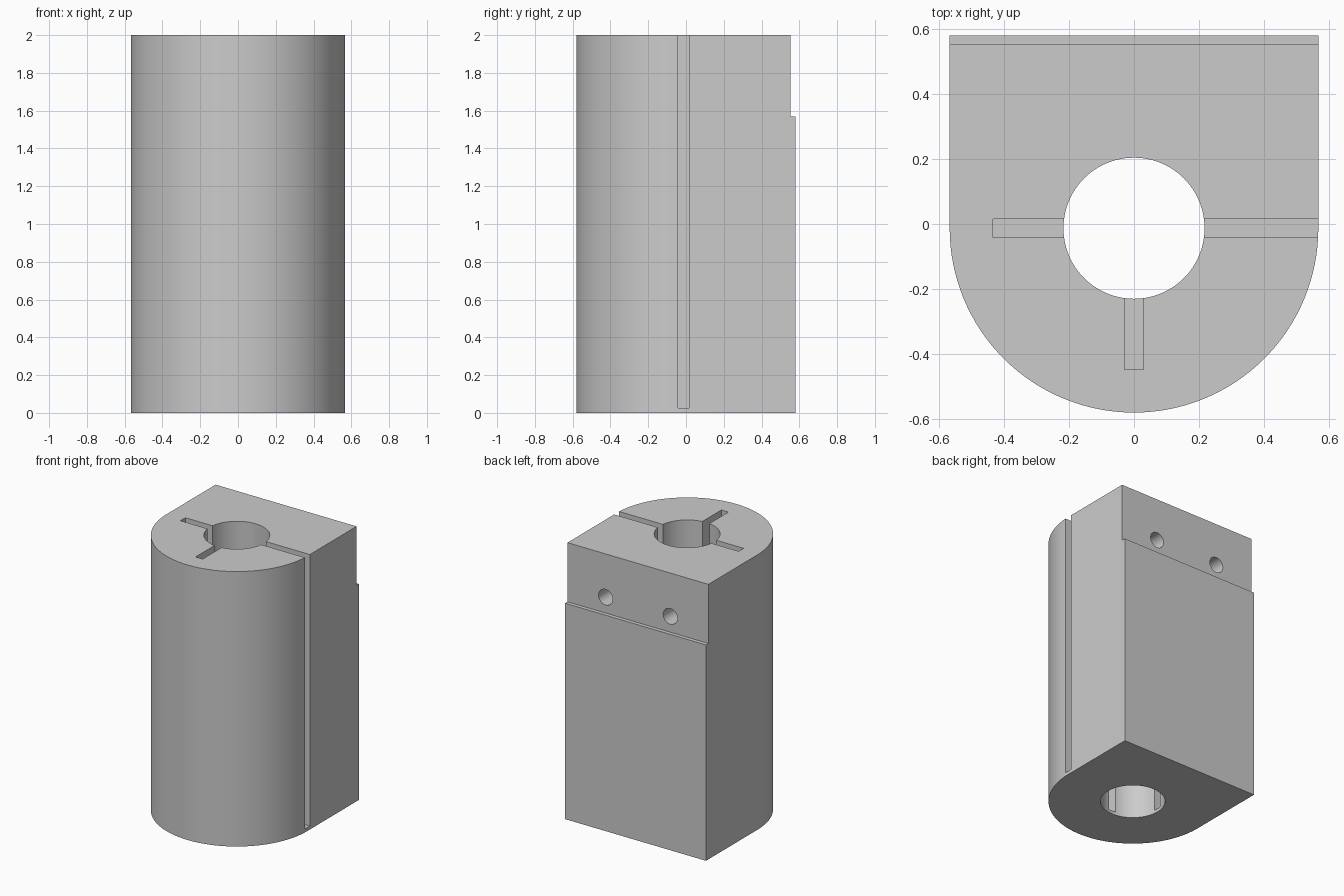
import bpy, bmesh
from math import pi, cos, sin, radians
from mathutils import Matrix

if "Cube" in bpy.data.objects:
    bpy.data.objects.remove(bpy.data.objects["Cube"], do_unlink=True)

HEIGHT = 2.0
RADIUS = 0.567      # rounded front and half width
AXIS_Y = -0.013     # centre line of the bore
BACK_Y = 0.58
SLOT_FLOOR = 0.025
SLOT_WIDTH = 0.057

grey = bpy.data.materials.new("plain grey")
grey.use_nodes = True
colour = (0.6, 0.6, 0.6, 1)
grey.diffuse_color = colour
grey.node_tree.nodes["Principled BSDF"].inputs["Base Color"].default_value = colour


def finish(name, bm):
    bmesh.ops.recalc_face_normals(bm, faces=bm.faces)
    mesh = bpy.data.meshes.new(name)
    bm.to_mesh(mesh)
    bm.free()
    mesh.materials.append(grey)
    obj = bpy.data.objects.new(name, mesh)
    bpy.context.collection.objects.link(obj)
    return obj


def box(name, x, y, z):
    bm = bmesh.new()
    size = [b - a for a, b in (x, y, z)]
    middle = [(a + b) / 2 for a, b in (x, y, z)]
    bmesh.ops.create_cube(bm, size=1, matrix=Matrix.Translation(middle) @ Matrix.Diagonal((*size, 1)))
    return finish(name, bm)


def cylinder(name, radius, depth, centre, tilt=0, sides=96):
    bm = bmesh.new()
    bmesh.ops.create_cone(bm, cap_ends=True, segments=sides, radius1=radius, radius2=radius,
                          depth=depth, matrix=Matrix.Translation(centre) @ Matrix.Rotation(tilt, 4, "X"))
    return finish(name, bm)


# Block: half-round front, square back
arc = [(RADIUS * cos(pi + pi * i / 64), AXIS_Y + RADIUS * sin(pi + pi * i / 64)) for i in range(65)]
outline = arc + [(RADIUS, BACK_Y), (-RADIUS, BACK_Y)]
bm = bmesh.new()
base = bm.faces.new([bm.verts.new((x, y, 0)) for x, y in outline])
top = bmesh.ops.extrude_face_region(bm, geom=[base])["geom"]
bmesh.ops.translate(bm, vec=(0, 0, HEIGHT), verts=[v for v in top if isinstance(v, bmesh.types.BMVert)])
block = finish("clamp_block", bm)

# Cutters: bore, three slots, rear step, two screw holes
half = SLOT_WIDTH / 2
slot_y = (AXIS_Y - half, AXIS_Y + half)
slot_z = (SLOT_FLOOR, HEIGHT + 0.1)
cutters = [
    cylinder("bore_cutter", 0.217, 3, (0, AXIS_Y, 1)),
    box("open_slot_cutter", (0.1, 0.7), slot_y, slot_z),
    box("blind_slot_cutter", (-0.434, -0.1), slot_y, slot_z),
    box("front_slot_cutter", (-half, half), (AXIS_Y - 0.434, AXIS_Y - 0.1), slot_z),
    box("rear_step_cutter", (-0.7, 0.7), (0.552, 0.7), (1.57, HEIGHT + 0.1)),
]
for side in (-1, 1):
    cutters.append(cylinder("screw_hole_cutter", 0.057, 0.7, (side * 0.26, 0.552, 1.685), pi / 2, 40))

bpy.ops.object.select_all(action="DESELECT")
bpy.context.view_layer.objects.active = block
block.select_set(True)
for cutter in cutters:
    cutter.hide_render = True
    cut = block.modifiers.new(cutter.name, "BOOLEAN")
    cut.operation = "DIFFERENCE"
    cut.solver = "EXACT"
    cut.object = cutter
    bpy.ops.object.modifier_apply(modifier=cut.name)
    bpy.data.objects.remove(cutter, do_unlink=True)

# Smooth rounds with crisp edges
bpy.ops.object.shade_smooth_by_angle(angle=radians(30))
